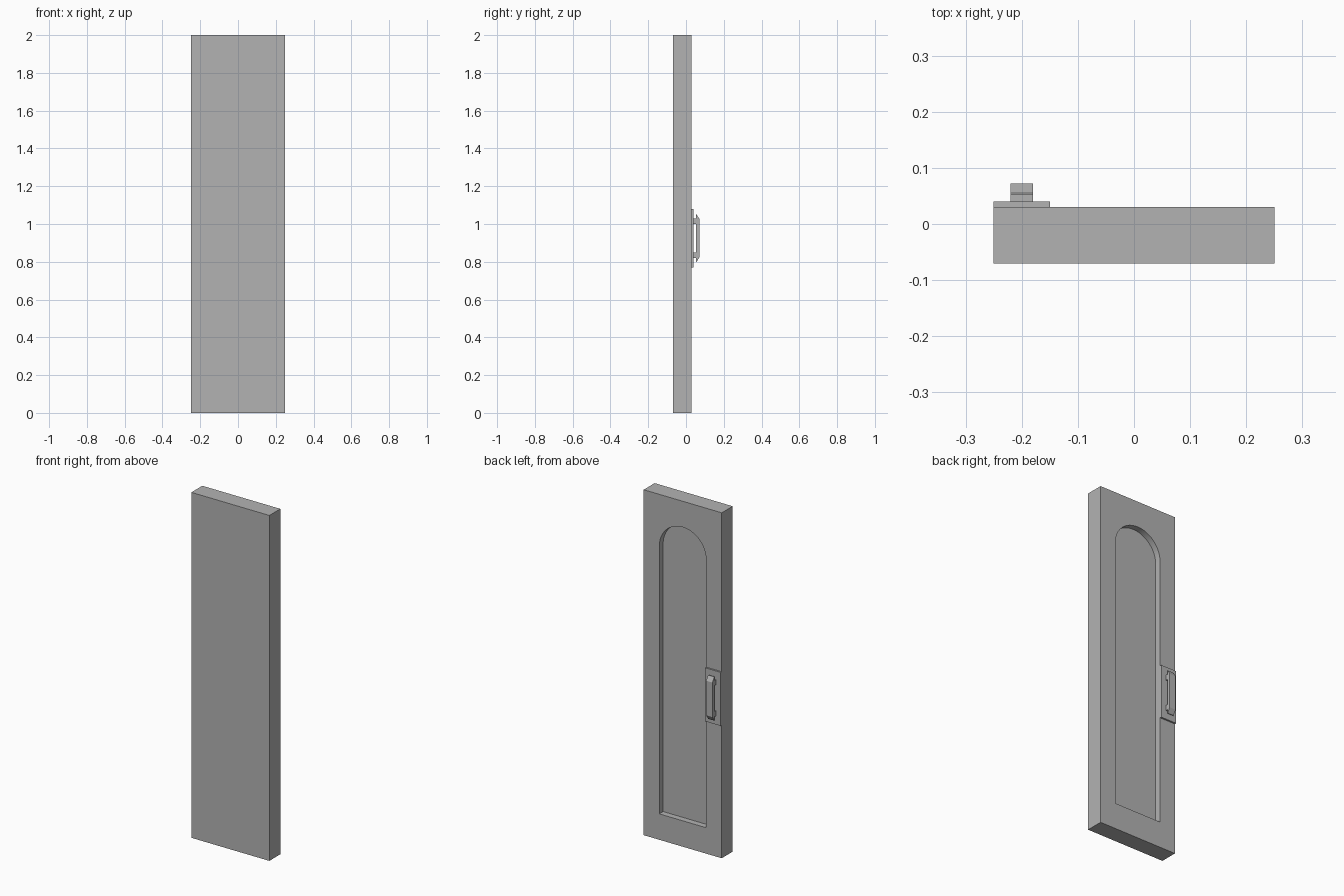
import bpy, bmesh
from math import cos, sin, pi, radians
from mathutils import Vector

cube = bpy.data.objects.get("Cube")
if cube:
    bpy.data.objects.remove(cube, do_unlink=True)

grey = bpy.data.materials.new("grey")
grey.use_nodes = True
COLOUR = (0.45, 0.45, 0.45, 1)
grey.diffuse_color = COLOUR
grey.node_tree.nodes["Principled BSDF"].inputs["Base Color"].default_value = COLOUR


def prism(name, points, offset):
    """Extrude a flat outline of 3D points along an offset vector."""
    bm = bmesh.new()
    face = bm.faces.new([bm.verts.new(p) for p in points])
    out = bmesh.ops.extrude_face_region(bm, geom=[face], use_keep_orig=True)
    verts = [g for g in out["geom"] if isinstance(g, bmesh.types.BMVert)]
    bmesh.ops.translate(bm, verts=verts, vec=Vector(offset))
    bmesh.ops.recalc_face_normals(bm, faces=bm.faces)
    mesh = bpy.data.meshes.new(name)
    bm.to_mesh(mesh)
    bm.free()
    mesh.materials.append(grey)
    obj = bpy.data.objects.new(name, mesh)
    bpy.context.collection.objects.link(obj)
    return obj


def box(name, x0, x1, y0, y1, z0, z1):
    base = [(x0, y0, z0), (x1, y0, z0), (x1, y1, z0), (x0, y1, z0)]
    return prism(name, base, (0, 0, z1 - z0))


# Door slab
BACK = 0.03
door = box("door_panel", -0.25, 0.25, -0.07, BACK, 0, 2)

# Arched recess cut into the back
R, SPRING, SILL, DEPTH, STEPS = 0.15, 1.70, 0.15, 0.035, 32
arch = [(-R, SILL), (R, SILL)]
arch += [(R * cos(pi * i / STEPS), SPRING + R * sin(pi * i / STEPS))
         for i in range(STEPS + 1)]
cutter = prism("recess_cutter", [(x, BACK - DEPTH, z) for x, z in arch],
               (0, DEPTH + 0.1, 0))
cutter.hide_render = True
cut = door.modifiers.new("recess", "BOOLEAN")
cut.operation = "DIFFERENCE"
cut.solver = "EXACT"
cut.object = cutter
bpy.ops.object.select_all(action="DESELECT")
bpy.context.view_layer.objects.active = door
door.select_set(True)
bpy.ops.object.modifier_apply(modifier=cut.name)
bpy.data.objects.remove(cutter, do_unlink=True)
bpy.ops.object.shade_smooth_by_angle(angle=radians(30))

# Backplate of the handle
PLATE = 0.04
box("handle_plate", -0.25, -0.15, BACK, PLATE, 0.77, 1.08)

# Pull handle: two feet and a chamfered bar, from a mirrored half profile
MID = 0.925
half = [(0.052, 0.075), (PLATE, 0.075), (PLATE, 0.105), (0.052, 0.105),
        (0.052, 0.127), (0.055, 0.127), (0.072, 0.10)]
profile = [(y, MID + z) for y, z in half]
profile += [(y, MID - z) for y, z in reversed(half)]
prism("pull_handle", [(-0.22, y, z) for y, z in profile], (0.04, 0, 0))
